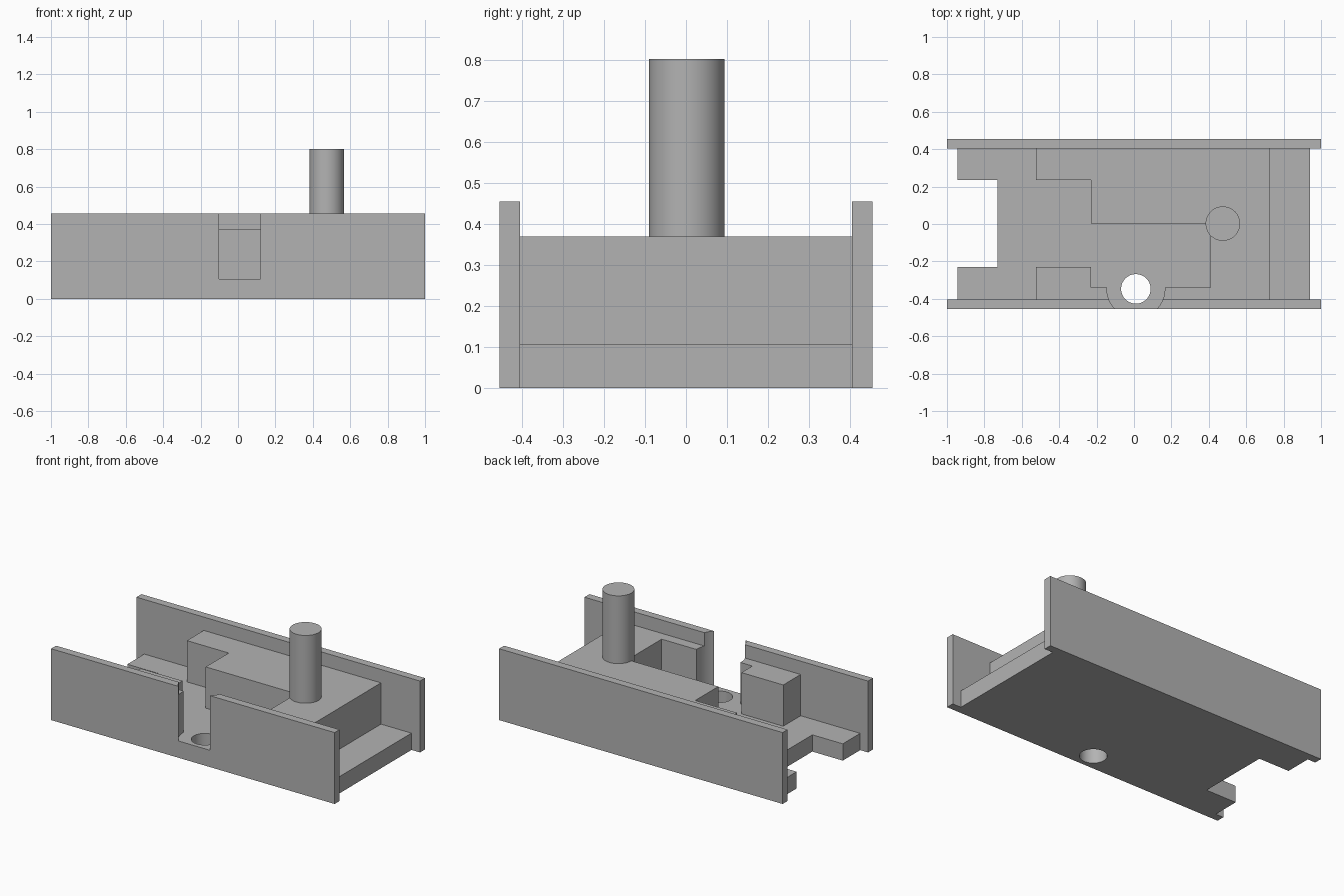
import bpy, bmesh, math

cube = bpy.data.objects.get("Cube")
if cube:
    bpy.data.objects.remove(cube, do_unlink=True)

# Single grey finish
GREY = (0.45, 0.45, 0.45, 1.0)
mat = bpy.data.materials.new("plain_grey")
mat.use_nodes = True
mat.diffuse_color = GREY
mat.node_tree.nodes["Principled BSDF"].inputs["Base Color"].default_value = GREY

FLOOR, DECK, RIM = 0.107, 0.37, 0.455
INNER, OUTER = 0.405, 0.455
LAP = 0.43  # parts run into the walls so that they fuse


def prism(name, outline, z0, z1):
    """Extrude a plan outline between two heights."""
    bm = bmesh.new()
    face = bm.faces.new([bm.verts.new((x, y, z0)) for x, y in outline])
    ext = bmesh.ops.extrude_face_region(bm, geom=[face])
    top = [v for v in ext["geom"] if isinstance(v, bmesh.types.BMVert)]
    bmesh.ops.translate(bm, verts=top, vec=(0, 0, z1 - z0))
    bmesh.ops.recalc_face_normals(bm, faces=bm.faces)
    mesh = bpy.data.meshes.new(name)
    bm.to_mesh(mesh)
    bm.free()
    mesh.materials.append(mat)
    ob = bpy.data.objects.new(name, mesh)
    bpy.context.collection.objects.link(ob)
    return ob


def rect(x0, x1, y0, y1):
    return [(x0, y0), (x1, y0), (x1, y1), (x0, y1)]


def circle(x, y, r, n=64):
    turn = 2 * math.pi / n
    return [(x + r * math.cos(i * turn), y + r * math.sin(i * turn)) for i in range(n)]


def combine(target, tool, operation):
    """Apply a boolean and discard the tool."""
    mod = target.modifiers.new(operation.lower(), "BOOLEAN")
    mod.operation = operation
    mod.solver = "EXACT"
    mod.object = tool
    bpy.context.view_layer.objects.active = target
    bpy.ops.object.modifier_apply(modifier=mod.name)
    bpy.data.objects.remove(tool, do_unlink=True)


def smooth(ob):
    bpy.ops.object.select_all(action="DESELECT")
    ob.select_set(True)
    bpy.context.view_layer.objects.active = ob
    bpy.ops.object.shade_smooth_by_angle(angle=math.radians(30))


# Floor plate with a notched end
tray = prism("tray_body", [
    (-0.945, -LAP), (0.94, -LAP), (0.94, LAP), (-0.945, LAP),
    (-0.945, 0.235), (-0.73, 0.235), (-0.73, -0.23), (-0.945, -0.23)], 0, FLOOR)

# Raised block with a stepped channel
block = prism("channel_block", [
    (-0.525, LAP), (-0.525, 0.235), (-0.23, 0.235), (-0.23, 0.003),
    (0.41, 0.003), (0.41, -0.34), (-0.23, -0.34), (-0.23, -0.23),
    (-0.525, -0.23), (-0.525, -LAP), (0.725, -LAP), (0.725, LAP)], 0.05, DECK)
combine(tray, block, "UNION")

# Long side walls
for side, y0, y1 in (("front", -OUTER, -INNER), ("rear", INNER, OUTER)):
    combine(tray, prism(side + "_wall", rect(-1, 1, y0, y1), 0, RIM), "UNION")

# Round recess through the front wall, and the drilled hole below it
combine(tray, prism("recess_cutter", circle(0.01, -0.347, 0.155), FLOOR, 0.6), "DIFFERENCE")
combine(tray, prism("hole_cutter", circle(0.01, -0.347, 0.079), -0.1, 0.6), "DIFFERENCE")
smooth(tray)

# Upright peg standing at the channel corner
peg = prism("upright_peg", circle(0.475, 0.002, 0.092), 0.06, 0.802)
smooth(peg)
